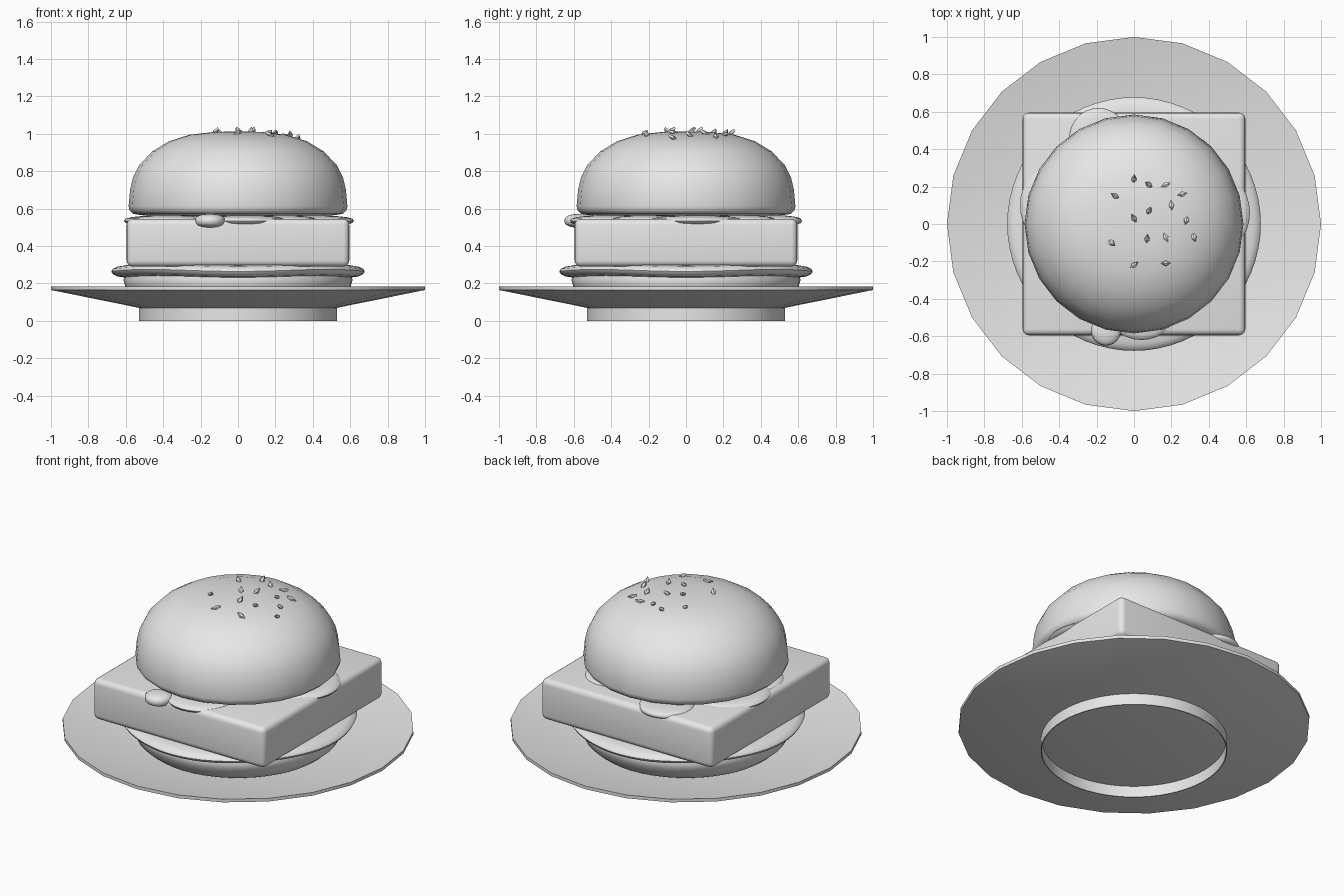
import bpy, bmesh, math, random
from mathutils import Vector, Matrix
from mathutils.bvhtree import BVHTree

random.seed(4)
if "Cube" in bpy.data.objects:
    bpy.data.objects.remove(bpy.data.objects["Cube"])

grey = bpy.data.materials.new("plain_grey")
grey.use_nodes = True
colour = (0.8, 0.8, 0.8, 1)
grey.diffuse_color = colour
grey.node_tree.nodes["Principled BSDF"].inputs["Base Color"].default_value = colour


def finish(name, bm, angle=40):
    """Turn a bmesh into a shaded object."""
    bmesh.ops.remove_doubles(bm, verts=bm.verts, dist=0.0001)
    bmesh.ops.recalc_face_normals(bm, faces=bm.faces)
    mesh = bpy.data.meshes.new(name)
    bm.to_mesh(mesh)
    bm.free()
    ob = bpy.data.objects.new(name, mesh)
    bpy.context.collection.objects.link(ob)
    mesh.materials.append(grey)
    bpy.ops.object.select_all(action="DESELECT")
    bpy.context.view_layer.objects.active = ob
    ob.select_set(True)
    if angle:
        bpy.ops.object.shade_smooth_by_angle(angle=math.radians(angle))
    return ob


def lathe(name, profile, sides, closed=False, wave=0, angle=40):
    """Spin (radius, height) points round z; wave lifts and drops the rim."""
    bm = bmesh.new()
    pts = profile + profile[:1] if closed else profile
    verts = [bm.verts.new((r, 0, z)) for r, z in pts]
    edges = [bm.edges.new(pair) for pair in zip(verts, verts[1:])]
    bmesh.ops.spin(bm, geom=verts + edges, cent=(0, 0, 0), axis=(0, 0, 1),
                   angle=math.tau, steps=sides, use_duplicate=False)
    for v in bm.verts:
        a = math.atan2(v.co.y, v.co.x)
        v.co.z += wave * math.cos(4 * a) * v.co.xy.length
    return finish(name, bm, angle)


# Plate with a hollow foot ring
lathe("plate", [(0, .07), (.53, .07), (1, .165), (1, .185), (.53, .09), (0, .09)], 24)
lathe("plate_foot", [(.53, 0), (.53, .07), (.524, .07), (.524, 0)], 64, closed=True)

# Lower bun and the soft sheet lying on it
lathe("bottom_bun", [(0, .085), (.49, .088), (.54, .105), (.58, .14), (.603, .185),
                     (.613, .22), (.6, .25), (.56, .262), (0, .265)], 48)
lathe("lower_slice", [(0, .233), (.6, .236), (.645, .243), (.67, .256), (.678, .27),
                      (.67, .283), (.645, .295), (.6, .302), (0, .305)], 64, wave=-.008)

# Square patty with rounded edges
bm = bmesh.new()
bmesh.ops.create_cube(bm, size=1)
bmesh.ops.scale(bm, verts=bm.verts, vec=(1.19, 1.19, .255))
bmesh.ops.translate(bm, verts=bm.verts, vec=(0, 0, .4175))
bmesh.ops.bevel(bm, geom=bm.edges[:], offset=.033, segments=4, profile=.5, affect="EDGES")
finish("patty", bm)

# Overlapping round slices on the patty: x, y, radius
slices = [(-.15, -.57, .08), (.04, -.41, .21), (.37, .06, .25), (-.19, .46, .16),
          (-.36, .1, .25), (.28, .31, .17), (-.37, -.1, .2), (.22, -.2, .2), (0, 0, .35)]
for i, (x, y, r) in enumerate(slices):
    bm = bmesh.new()
    bmesh.ops.create_uvsphere(bm, u_segments=32, v_segments=12, radius=1)
    for v in bm.verts:
        # Square off the rim a little
        v.co.z = math.copysign(abs(v.co.z) ** .7, v.co.z)
    thick = .037 if i == 0 else .03
    bmesh.ops.scale(bm, verts=bm.verts, vec=(r, r, thick))
    bmesh.ops.translate(bm, verts=bm.verts, vec=(x, y, .535))
    finish("top_slice_%d" % (i + 1), bm, 60)

# Upper bun
bun = lathe("top_bun", [(0, .56), (.5, .563), (.56, .572), (.58, .59), (.585, .612),
                        (.577, .7), (.562, .765), (.53, .83), (.46, .905), (.37, .96),
                        (.26, .995), (.13, 1.01), (0, 1.013)], 24)

# Angular sesame seeds set into the crown at mixed tilts
tree = BVHTree.FromObject(bun, bpy.context.evaluated_depsgraph_get())
spots = [(0, .24), (.08, .21), (.17, .21), (-.1, .15), (.2, .1), (.26, .16), (.08, .07),
         (.28, .02), (0, .03), (.32, -.07), (.17, -.07), (.07, -.08), (-.12, -.1),
         (0, -.22), (.17, -.21)]
bm = bmesh.new()
for x, y in spots:
    hit = tree.ray_cast(Vector((x, y, 2)), Vector((0, 0, -1)))[0]
    turn = (Matrix.Rotation(random.uniform(0, math.tau), 4, "Z")
            @ Matrix.Rotation(random.uniform(-.9, .9), 4, "Y"))
    place = Matrix.Translation(hit + Vector((0, 0, .006))) @ turn
    bmesh.ops.create_uvsphere(bm, u_segments=4, v_segments=3, radius=1,
                              matrix=place @ Matrix.Diagonal((.032, .016, .012, 1)))
finish("sesame_seeds", bm, 0)
